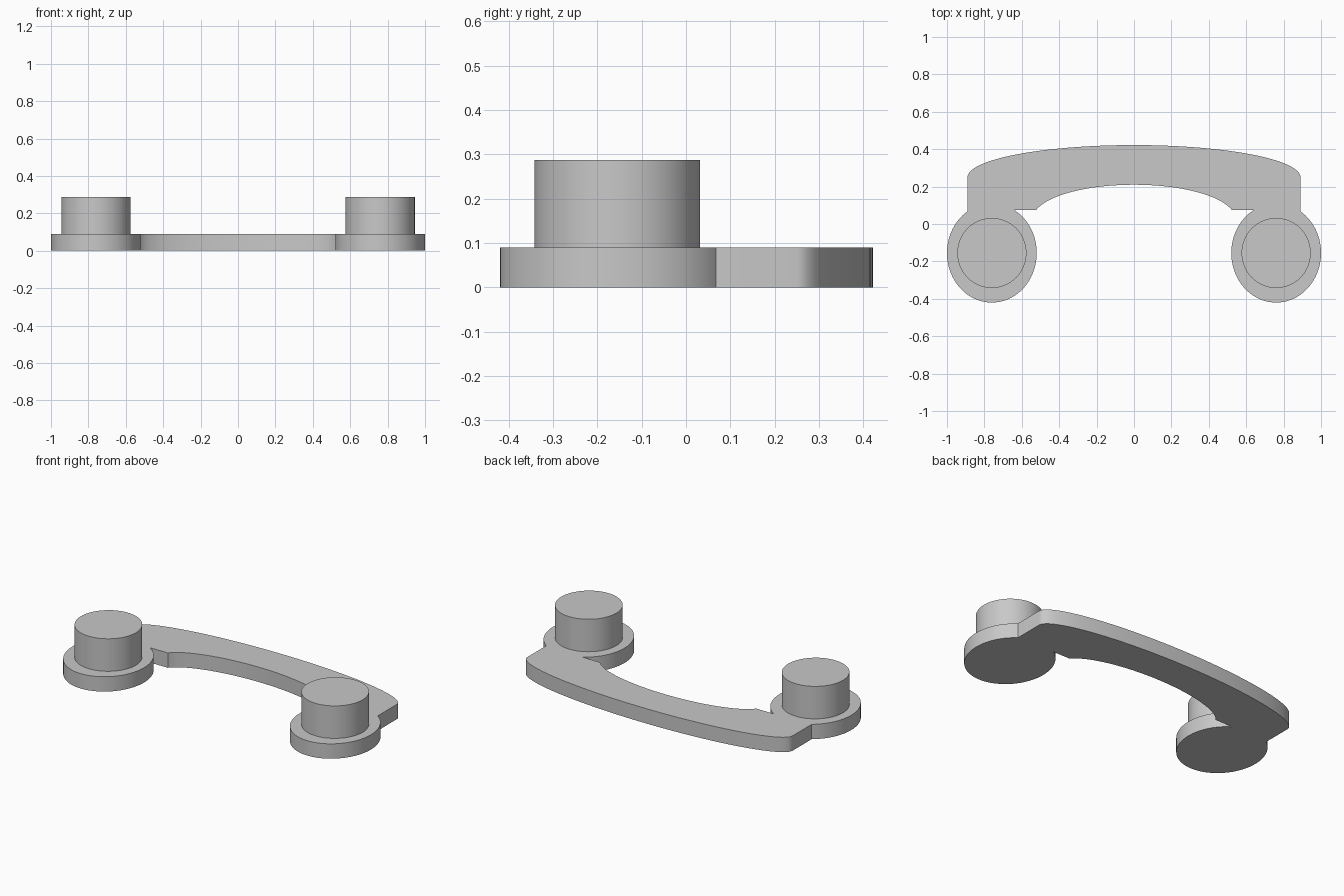
import bpy, bmesh
from math import cos, sin, radians, sqrt

cube = bpy.data.objects.get("Cube")
if cube:
    bpy.data.objects.remove(cube, do_unlink=True)

grey = bpy.data.materials.new("plain grey")
grey.use_nodes = True
colour = (0.58, 0.58, 0.58, 1)
grey.diffuse_color = colour
grey.node_tree.nodes["Principled BSDF"].inputs["Base Color"].default_value = colour

PAD_X, PAD_Y = 0.76, -0.155
BASE_TOP, KNOB_TOP = 0.09, 0.287


def arc(cx, cy, rx, ry, start, end, steps):
    """Points along an ellipse between two angles in degrees."""
    angles = [radians(start + (end - start) * i / steps) for i in range(steps + 1)]
    return [(cx + rx * cos(a), cy + ry * sin(a)) for a in angles]


def extrude(name, outline, bottom, top):
    """Solid made by lifting a flat outline."""
    bm = bmesh.new()
    face = bm.faces.new([bm.verts.new((x, y, bottom)) for x, y in outline])
    lifted = bmesh.ops.extrude_face_region(bm, geom=[face])["geom"]
    verts = [v for v in lifted if isinstance(v, bmesh.types.BMVert)]
    bmesh.ops.translate(bm, verts=verts, vec=(0, 0, top - bottom))
    bmesh.ops.recalc_face_normals(bm, faces=bm.faces)
    mesh = bpy.data.meshes.new(name)
    bm.to_mesh(mesh)
    bm.free()
    mesh.materials.append(grey)
    obj = bpy.data.objects.new(name, mesh)
    bpy.context.collection.objects.link(obj)
    bpy.ops.object.select_all(action="DESELECT")
    obj.select_set(True)
    bpy.context.view_layer.objects.active = obj
    bpy.ops.object.shade_smooth_by_angle(angle=radians(30))
    return obj


# Left half of the handle: outer bow, oval pad, short step, inner bow
half = arc(0, 0.25, 0.89, 0.172, 90, 0, 32)
half += arc(PAD_X, PAD_Y, 0.24, 0.265, 57.2, -240, 72)
half += arc(0, 0.03, 0.54, 0.18, 14.5, 90, 32)

# Mirror the half outline, skipping the two points on the centre line
mirrored = [(-x, y) for x, y in reversed(half[1:-1])]
extrude("handle", half + mirrored, 0, BASE_TOP)

# Round knobs on the pads
for side, sign in (("left", 1), ("right", -1)):
    ring = arc(sign * PAD_X, PAD_Y, 0.185, 0.187, 0, 360, 64)[:-1]
    extrude(side + "_knob", ring, BASE_TOP, KNOB_TOP)
